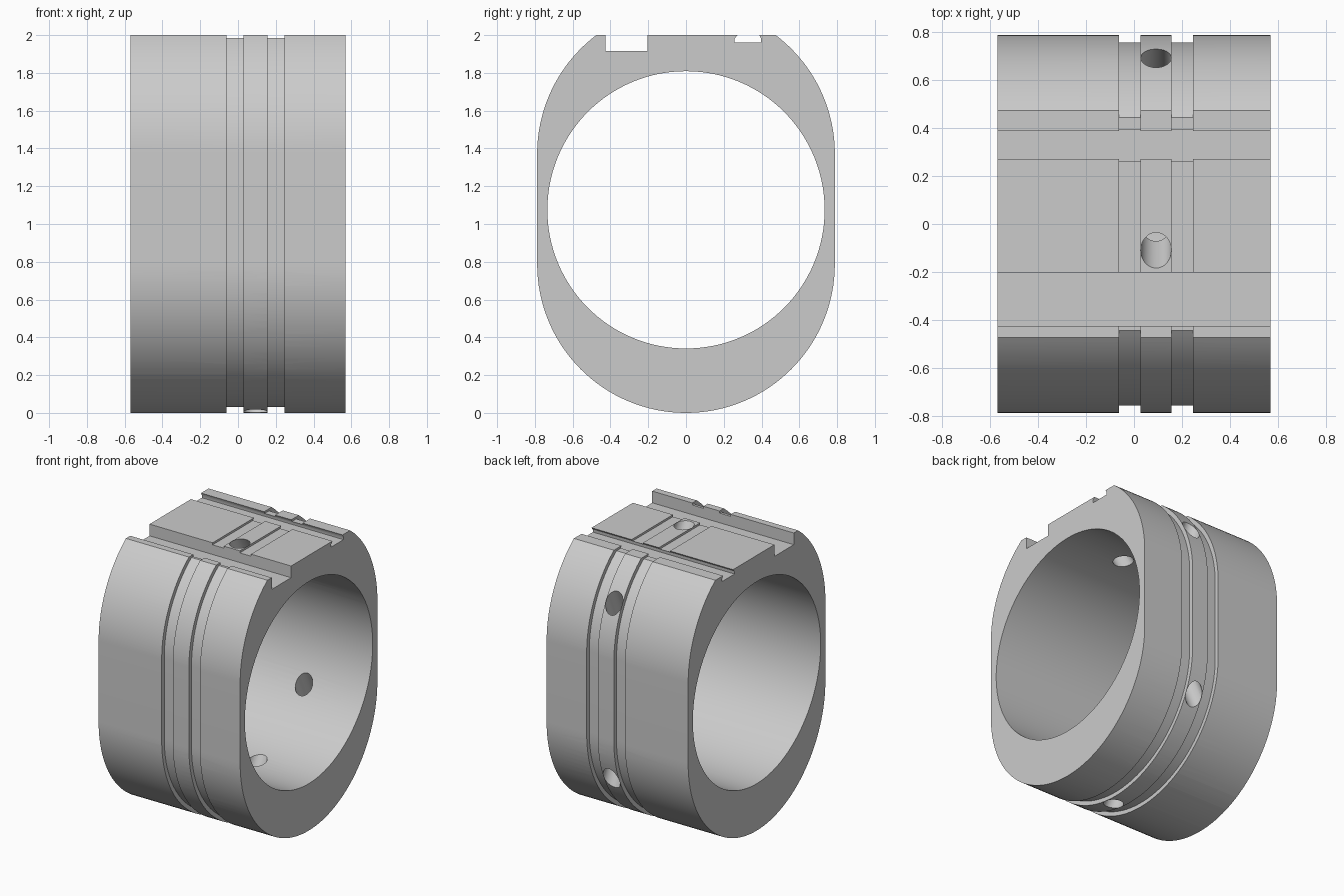
import bpy, bmesh, math
from mathutils import Vector

cube = bpy.data.objects.get("Cube")
if cube:
    bpy.data.objects.remove(cube, do_unlink=True)

HALF = 0.569            # half width along x
R = 0.788               # outer radius of the rounded ends
LOW, HIGH = 0.788, 1.371  # arc centres
BORE_R, BORE_Z = 0.734, 1.075
HOLE_X, HOLE_R = 0.092, 0.064

steel = bpy.data.materials.new("light_grey_steel")
steel.use_nodes = True
colour = (0.6, 0.6, 0.6, 1)
steel.diffuse_color = colour
steel.node_tree.nodes["Principled BSDF"].inputs["Base Color"].default_value = colour


def stadium(r, top, steps=32):
    """Rounded outline in (y, z), cut flat at the given top height."""
    end = math.asin((top - HIGH) / r)
    pts = [(r * math.cos(a), LOW + r * math.sin(a))
           for a in (math.pi * (1 + i / (2 * steps)) for i in range(2 * steps + 1))]
    arc = [(r * math.cos(end * i / steps), HIGH + r * math.sin(end * i / steps))
           for i in range(steps + 1)]
    return pts + arc + [(-y, z) for y, z in reversed(arc)]


def finish(name, bm):
    bmesh.ops.remove_doubles(bm, verts=bm.verts, dist=1e-5)
    bmesh.ops.recalc_face_normals(bm, faces=bm.faces)
    mesh = bpy.data.meshes.new(name)
    bm.to_mesh(mesh)
    bm.free()
    mesh.materials.append(steel)
    obj = bpy.data.objects.new(name, mesh)
    bpy.context.collection.objects.link(obj)
    return obj


def prism(name, outline, x0, x1, inner=None):
    """Extrude an outline along x; an inner outline makes it a sleeve."""
    # Drop repeated points where straight sides meet arcs
    def loops(bm, pts):
        pts = [p for i, p in enumerate(pts) if math.dist(p, pts[i - 1]) > 1e-5]
        return [[bm.verts.new((x, y, z)) for y, z in pts] for x in (x0, x1)]

    def bridge(bm, a, b):
        for i in range(len(a)):
            bm.faces.new((a[i - 1], a[i], b[i], b[i - 1]))

    bm = bmesh.new()
    a, b = loops(bm, outline)
    bridge(bm, a, b)
    if inner:
        c, d = loops(bm, inner)
        bridge(bm, c, d)
        bridge(bm, a, c)
        bridge(bm, b, d)
    else:
        bm.faces.new(a)
        bm.faces.new(b)
    return finish(name, bm)


def drill(name, outer, inner):
    """Round cutter through the wall from an outer to an inner (y, z) point."""
    p, q = (Vector((HOLE_X, y, z)) for y, z in (outer, inner))
    axis = (q - p).normalized()
    p, q = p - axis * 0.15, q + axis * 0.15
    turn = axis.to_track_quat('Z', 'Y').to_matrix().to_4x4()
    turn.translation = (p + q) / 2
    bm = bmesh.new()
    bmesh.ops.create_cone(bm, cap_ends=True, segments=40, radius1=HOLE_R,
                          radius2=HOLE_R, depth=(q - p).length, matrix=turn)
    return finish(name, bm)


# Main block
body = prism("bearing_housing", stadium(R, 2), -HALF, HALF)

# Bore
turns = [math.tau * i / 128 for i in range(128)]
cutters = [prism("bore_cutter", [(BORE_R * math.cos(a), BORE_Z + BORE_R * math.sin(a))
                                 for a in turns], -1, 1)]

# Slanted oil holes: top, bottom, upper back, lower back
holes = [((-0.11, 2.0), (0.0, 1.81)), ((-0.1, 0.01), (0.08, 0.34)),
         ((0.694, 1.745), (0.594, 1.515)), ((0.722, 0.475), (0.625, 0.695))]
for i, (outer, inner) in enumerate(holes):
    cutters.append(drill(f"oil_hole_cutter_{i}", outer, inner))

# Square slot and flared slot across the top
square = [(-0.425, 1.915), (-0.203, 1.915), (-0.203, 2.1), (-0.425, 2.1)]
flared = [(0.256, 1.962), (0.398, 1.962), (0.397, 1.982), (0.388, 2.0), (0.388, 2.1),
          (0.272, 2.1), (0.272, 2.0), (0.258, 1.982)]
cutters.append(prism("square_slot_cutter", square, -1, 1))
cutters.append(prism("flared_slot_cutter", flared, -1, 1))

# Two shallow ring grooves around the outside
rim = stadium(1.0, 2.3)
for x in (-0.062, 0.157):
    cutters.append(prism("groove_cutter", rim, x, x + 0.09, stadium(R - 0.03, 1.985)))

# Cut everything and bake the result
for cutter in cutters:
    mod = body.modifiers.new(cutter.name, 'BOOLEAN')
    mod.operation = 'DIFFERENCE'
    mod.solver = 'EXACT'
    mod.object = cutter
graph = bpy.context.evaluated_depsgraph_get()
baked = bpy.data.meshes.new_from_object(body.evaluated_get(graph))
body.modifiers.clear()
body.data = baked
for cutter in cutters:
    bpy.data.objects.remove(cutter, do_unlink=True)

bpy.ops.object.select_all(action='DESELECT')
body.select_set(True)
bpy.context.view_layer.objects.active = body
bpy.ops.object.shade_smooth_by_angle(angle=math.radians(25))
